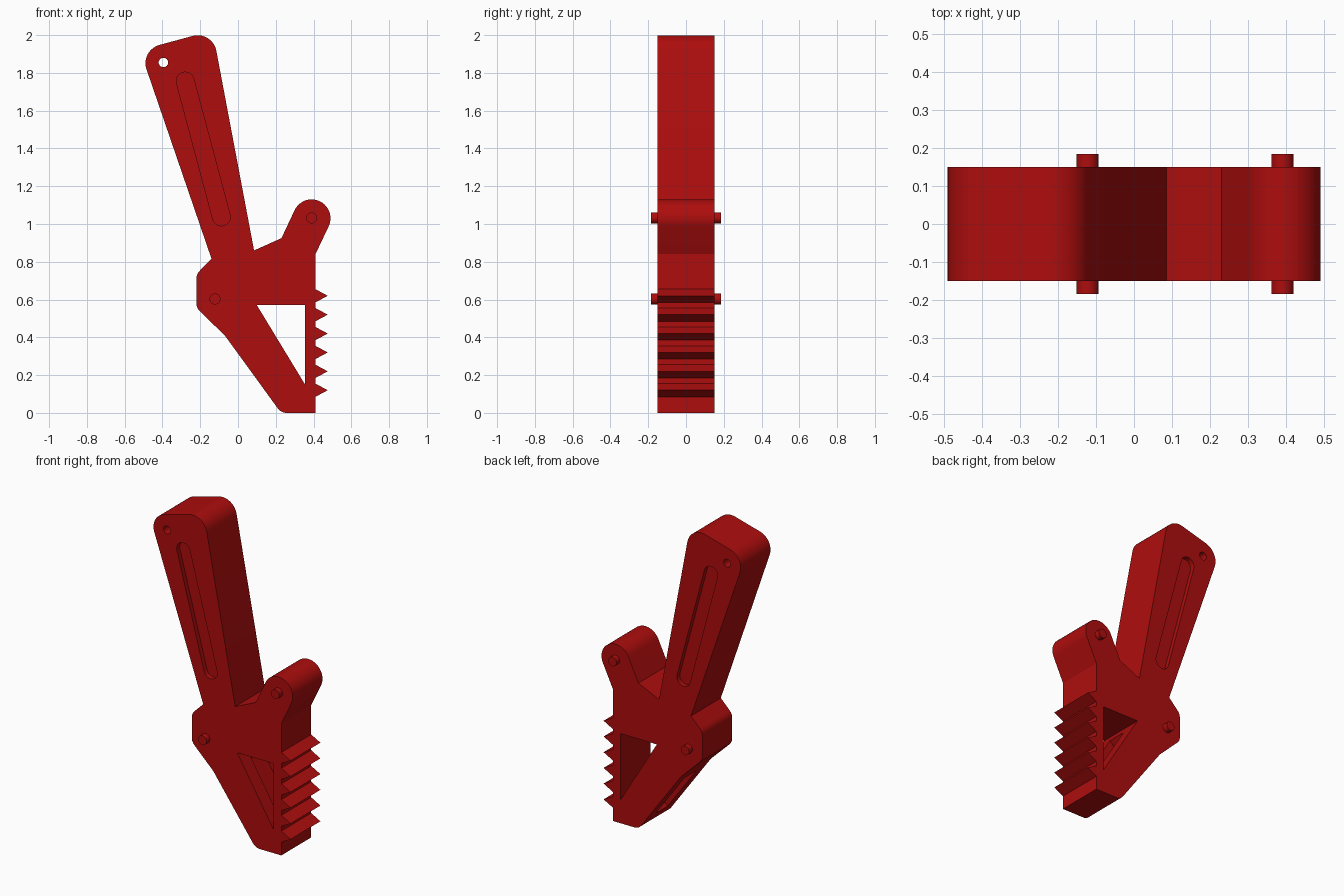
import bpy
import bmesh
import math
from mathutils import Vector

cube = bpy.data.objects.get("Cube")
if cube:
    bpy.data.objects.remove(cube, do_unlink=True)

HALF = 0.15          # half thickness of the body
RED = (0.42, 0.004, 0.004, 1.0)

red = bpy.data.materials.new("red paint")
red.use_nodes = True
red.diffuse_color = RED
red.node_tree.nodes["Principled BSDF"].inputs["Base Color"].default_value = RED


def rounded(corners, steps=10):
    """Turn (x, z, radius) corners into an outline with filleted corners."""
    outline = []
    for i, (x, z, r) in enumerate(corners):
        p = Vector((x, z))
        if r == 0:
            outline.append(p)
            continue
        a = (Vector(corners[i - 1][:2]) - p).normalized()
        b = (Vector(corners[(i + 1) % len(corners)][:2]) - p).normalized()
        half = a.angle(b) / 2
        centre = p + (a + b).normalized() * (r / math.sin(half))
        start = p + a * (r / math.tan(half)) - centre
        end = p + b * (r / math.tan(half)) - centre
        for k in range(steps + 1):
            d = start.lerp(end, k / steps) if k in (0, steps) else start.slerp(end, k / steps)
            outline.append(centre + d.normalized() * r)
    return outline


def prism(name, outline, y0, y1):
    """Extrude an x-z outline from y0 to y1."""
    bm = bmesh.new()
    face = bm.faces.new([bm.verts.new((p[0], y0, p[1])) for p in outline])
    ext = bmesh.ops.extrude_face_region(bm, geom=[face])
    moved = [v for v in ext["geom"] if isinstance(v, bmesh.types.BMVert)]
    bmesh.ops.translate(bm, verts=moved, vec=(0, y1 - y0, 0))
    bmesh.ops.recalc_face_normals(bm, faces=bm.faces)
    mesh = bpy.data.meshes.new(name)
    bm.to_mesh(mesh)
    bm.free()
    mesh.materials.append(red)
    obj = bpy.data.objects.new(name, mesh)
    bpy.context.collection.objects.link(obj)
    return obj


def circle(x, z, r, n=32):
    return [(x + r * math.cos(math.tau * i / n), z + r * math.sin(math.tau * i / n))
            for i in range(n)]


def capsule(top, bottom, r, n=12):
    """Outline of a slot with round ends."""
    top, bottom = Vector(top), Vector(bottom)
    base = math.atan2(*(top - bottom).yx) - math.pi / 2
    points = []
    for centre, turn in ((top, 0), (bottom, math.pi)):
        for k in range(n + 1):
            t = base + turn + math.pi * k / n
            points.append(centre + r * Vector((math.cos(t), math.sin(t))))
    return points


# Body: foot, toothed front edge, lug, handle and heel in one outline
corners = [(0.41, 0, 0)]
for i in range(6):
    z = 0.12 + 0.1 * i
    corners += [(0.41, z - 0.035, 0), (0.475, z, 0), (0.41, z + 0.035, 0)]
corners += [(0.41, 0.84, 0), (0.523, 1.078, 0.0995), (0.342, 1.163, 0.0995),
            (0.23, 0.925, 0), (0.085, 0.86, 0),
            (-0.135, 2.024, 0.1), (-0.519, 1.92, 0.1),
            (-0.14, 0.815, 0), (-0.22, 0.735, 0.06), (-0.22, 0.555, 0.06),
            (-0.07, 0.41, 0.1), (0.228, 0, 0.06)]
body = prism("body", rounded(corners), -HALF, HALF)

# Cutters: window, hanging hole, handle grooves and slot in the sloping wall
groove = capsule((-0.28, 1.757), (-0.088, 1.037), 0.047)
cutters = [
    prism("window_cutter", [(0.10, 0.57), (0.355, 0.57), (0.355, 0.15)], -0.3, 0.3),
    prism("hole_cutter", circle(-0.395, 1.855, 0.025), -0.3, 0.3),
    prism("front_groove_cutter", groove, -0.3, 0.03 - HALF),
    prism("back_groove_cutter", groove, HALF - 0.03, 0.3),
    prism("wall_slot_cutter",
          [(-0.08, 0.31), (0.14, 0.53), (0.325, 0.225), (0.12, 0.03)], -0.06, 0.06),
]
for cutter in cutters:
    cutter.hide_render = True
    mod = body.modifiers.new(cutter.name, "BOOLEAN")
    mod.operation = "DIFFERENCE"
    mod.solver = "EXACT"
    mod.object = cutter

# Bake the cuts and drop the cutters
graph = bpy.context.evaluated_depsgraph_get()
body.data = bpy.data.meshes.new_from_object(body.evaluated_get(graph))
body.modifiers.clear()
for cutter in cutters:
    bpy.data.objects.remove(cutter, do_unlink=True)

# Pivot pins through the heel and the lug
pins = [prism(name, circle(x, z, 0.029), -0.184, 0.184)
        for name, x, z in (("heel_pin", -0.122, 0.603), ("lug_pin", 0.39, 1.032))]

# Smooth the rounded corners, keep real edges sharp
for obj in [body] + pins:
    bpy.ops.object.select_all(action="DESELECT")
    obj.select_set(True)
    bpy.context.view_layer.objects.active = obj
    bpy.ops.object.shade_smooth_by_angle(angle=math.radians(20))
